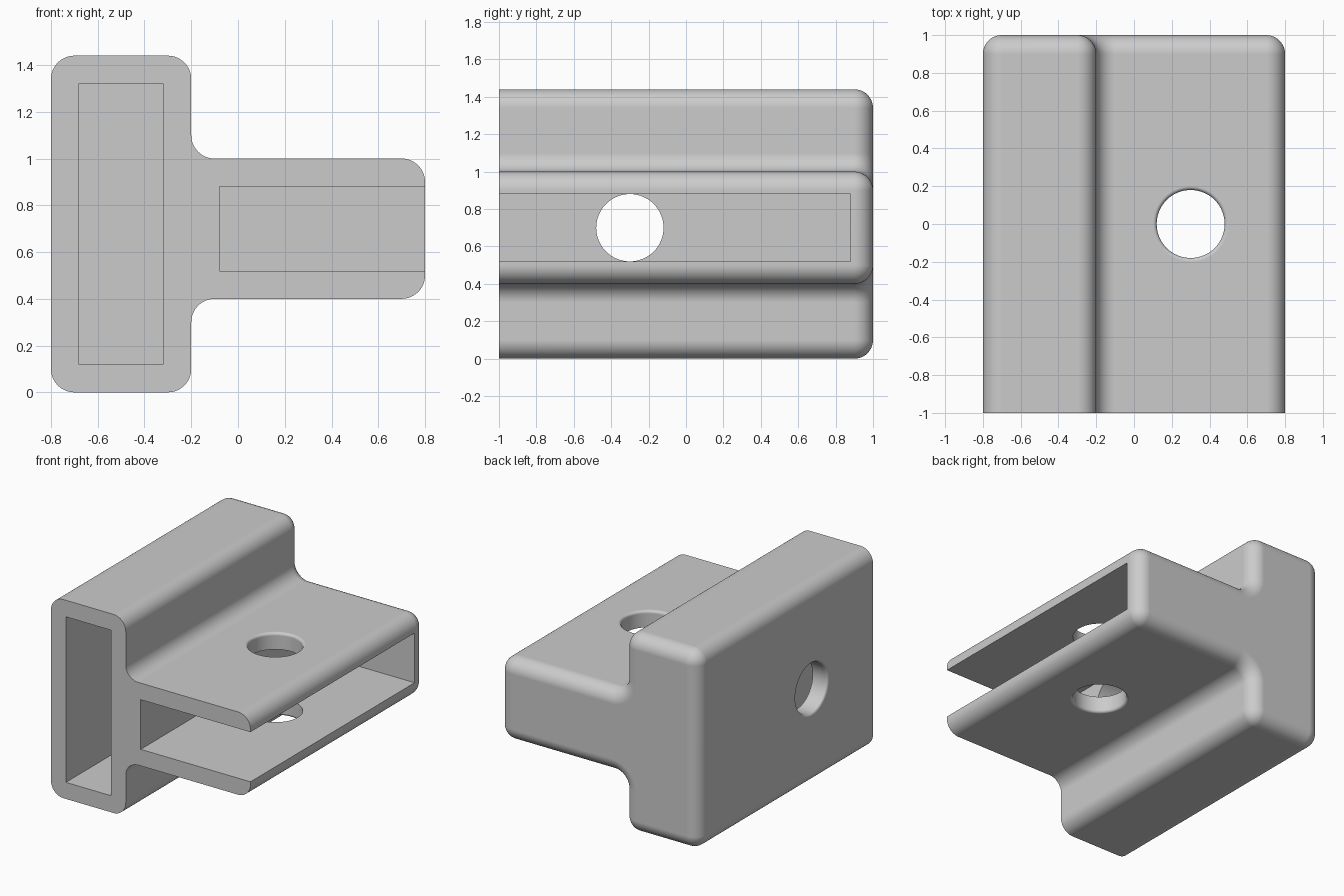
import bpy, bmesh
from math import sin, cos, pi
from mathutils import Vector, Matrix

cube = bpy.data.objects.get("Cube")
if cube:
    bpy.data.objects.remove(cube, do_unlink=True)

R = 0.1        # outer rounding
WALL = 0.12    # wall thickness
HOLE = 0.18    # hole radius
RIM = 0.02     # rounding of the hole rims
STEPS = 12

grey = bpy.data.materials.new("plain grey")
grey.use_nodes = True
colour = (0.6, 0.6, 0.6, 1)
grey.diffuse_color = colour
grey.node_tree.nodes["Principled BSDF"].inputs["Base Color"].default_value = colour


def finish(bm, name):
    bmesh.ops.remove_doubles(bm, verts=bm.verts, dist=1e-5)
    bmesh.ops.recalc_face_normals(bm, faces=bm.faces)
    mesh = bpy.data.meshes.new(name)
    bm.to_mesh(mesh)
    bm.free()
    mesh.materials.append(grey)
    obj = bpy.data.objects.new(name, mesh)
    bpy.context.collection.objects.link(obj)
    return obj


def loft(rings, name):
    """Skin a list of equal point rings and cap both ends."""
    bm = bmesh.new()
    loops = [[bm.verts.new(p) for p in ring] for ring in rings]
    for a, b in zip(loops, loops[1:]):
        for i in range(len(a)):
            j = (i + 1) % len(a)
            bm.faces.new((a[i], a[j], b[j], b[i]))
    bm.faces.new(loops[0])
    bm.faces.new(loops[-1])
    return finish(bm, name)


def section(corners, inset, y):
    """Rounded outline in the xz plane, shrunk by inset."""
    ring = []
    for i, c in enumerate(corners):
        d1 = (c - corners[i - 1]).normalized()
        d2 = (corners[(i + 1) % len(corners)] - c).normalized()
        turn = 1 if d1.cross(d2) > 0 else -1
        centre = c + (d2 - d1) * R
        for k in range(STEPS + 1):
            a = pi / 2 * k / STEPS
            n = Vector((d1.y, -d1.x)) * cos(a) + Vector((d2.y, -d2.x)) * sin(a)
            p = centre + n * (turn * R - inset)
            ring.append((p.x, y, p.y))
    return ring


def box(name, low, high):
    bm = bmesh.new()
    bmesh.ops.create_cube(bm, size=1)
    low, high = Vector(low), Vector(high)
    for v in bm.verts:
        v.co = (low + high) / 2 + v.co * (high - low)
    return finish(bm, name)


def drill(name, profile, matrix):
    """Round cutter turned from (height, radius) pairs."""
    sides = 64
    rings = [[matrix @ Vector((r * cos(2 * pi * i / sides), r * sin(2 * pi * i / sides), h))
              for i in range(sides)] for h, r in profile]
    return loft(rings, name)


def flare(face, inward):
    """Drill profile that widens smoothly towards an outer face."""
    arc = [(face - inward * 0.05, HOLE + RIM)]
    for k in range(7):
        a = pi / 2 * k / 6
        arc.append((face + inward * RIM * (1 - cos(a)), HOLE + RIM * (1 - sin(a))))
    return arc


# T-shaped body, rounded over at the back end
tee = [Vector(p) for p in ((-0.8, 0), (-0.2, 0), (-0.2, 0.4), (0.8, 0.4),
                           (0.8, 1), (-0.2, 1), (-0.2, 1.44), (-0.8, 1.44))]
rings = [section(tee, 0, -1)]
for k in range(STEPS + 1):
    a = pi / 2 * k / STEPS
    rings.append(section(tee, R * (1 - cos(a)), 1 - R + R * sin(a)))
body = loft(rings, "tee_bracket_body")

# Pockets and holes
cutters = [
    box("upright_pocket", (-0.8 + WALL, -1.2, WALL), (-0.2 - WALL, 1 - WALL, 1.44 - WALL)),
    box("arm_pocket", (-0.2 + WALL, -1.2, 0.4 + WALL), (1, 1 - WALL, 1 - WALL)),
    drill("arm_hole", flare(0.4, 1) + flare(1, -1)[::-1], Matrix.Translation((0.3, 0, 0))),
    drill("upright_hole", flare(-0.8, 1) + [(0, HOLE)],
          Matrix.Translation((0, -0.3, 0.7)) @ Matrix.Rotation(pi / 2, 4, "Y")),
]
bpy.ops.object.select_all(action="DESELECT")
body.select_set(True)
bpy.context.view_layer.objects.active = body
for cutter in cutters:
    mod = body.modifiers.new("cut", "BOOLEAN")
    mod.operation, mod.solver, mod.object = "DIFFERENCE", "EXACT", cutter
    bpy.ops.object.modifier_apply(modifier=mod.name)
    bpy.data.objects.remove(cutter, do_unlink=True)

# Smooth roundings, crisp pocket edges
bpy.ops.object.shade_smooth_by_angle(angle=pi / 6)
weighted = body.modifiers.new("even shading", "WEIGHTED_NORMAL")
weighted.keep_sharp = True
